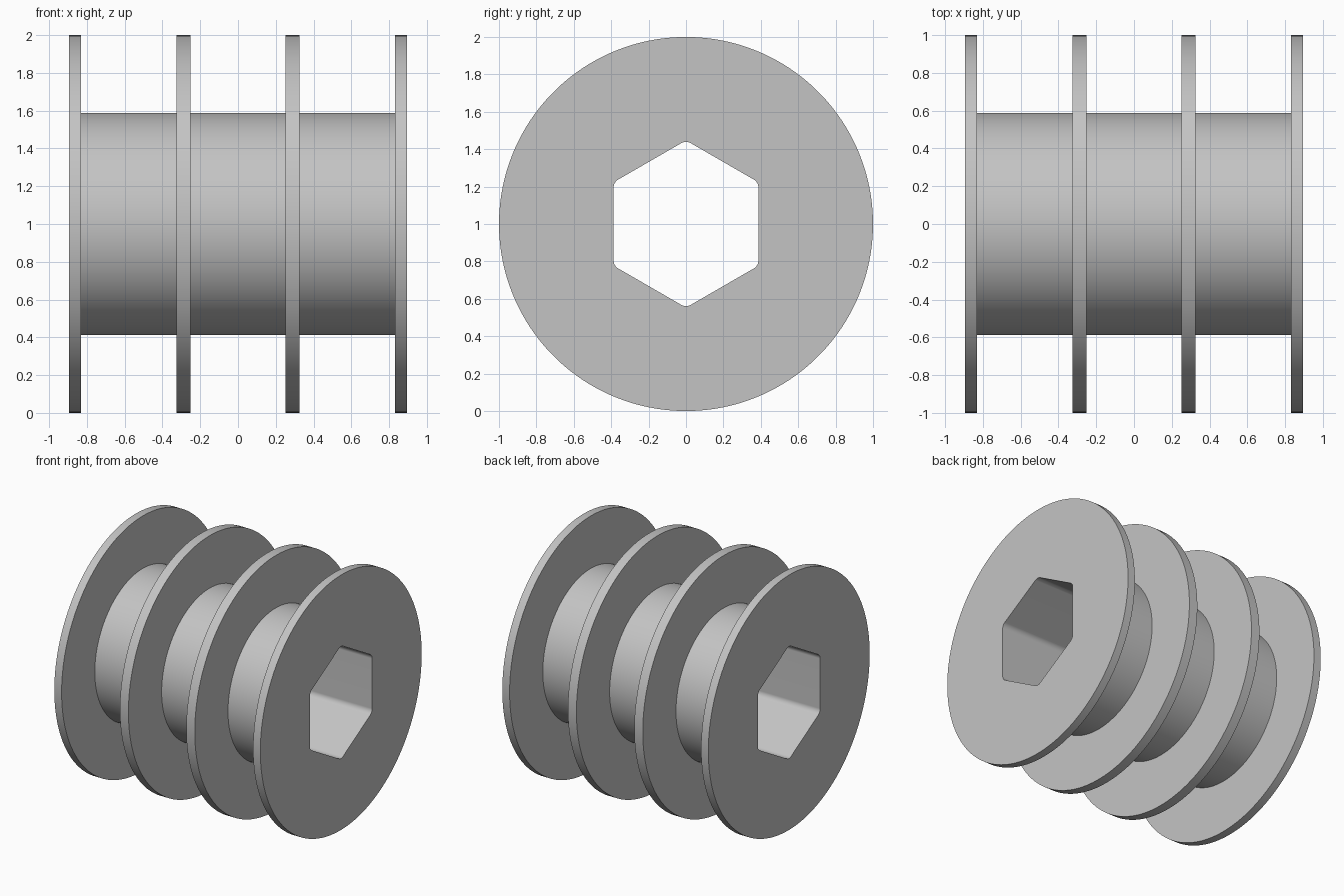
import bpy, bmesh
from math import sin, cos, pi, radians, sqrt

if "Cube" in bpy.data.objects:
    bpy.data.objects.remove(bpy.data.objects["Cube"], do_unlink=True)

PER_CORNER = 24
SEGMENTS = 6 * PER_CORNER
FLANGE_R, BARREL_R = 1.0, 0.588
HEX_FLAT, FILLET = 0.387, 0.05      # bore apothem and corner radius
HALF_LENGTH = 0.894

grey = bpy.data.materials.new("plain_grey")
grey.use_nodes = True
colour = (0.55, 0.55, 0.55, 1)
grey.diffuse_color = colour
grey.node_tree.nodes["Principled BSDF"].inputs["Base Color"].default_value = colour

bm = bmesh.new()


def circle_ring(x, radius):
    angles = [2 * pi * (i + 0.5) / SEGMENTS - pi / 6 for i in range(SEGMENTS)]
    return [bm.verts.new((x, radius * sin(a), 1 + radius * cos(a))) for a in angles]


def hex_ring(x):
    # Rounded hexagon with a corner pointing up
    ring = []
    centre_r = (HEX_FLAT - FILLET) * 2 / sqrt(3)
    for k in range(6):
        c = k * pi / 3
        for j in range(PER_CORNER):
            a = c - pi / 6 + pi / 3 * j / (PER_CORNER - 1)
            y = centre_r * sin(c) + FILLET * sin(a)
            z = centre_r * cos(c) + FILLET * cos(a)
            ring.append(bm.verts.new((x, y, 1 + z)))
    return ring


# Outer outline: four flanges on one barrel, mirrored about the middle
half = [(0.251, BARREL_R), (0.251, FLANGE_R), (0.325, FLANGE_R), (0.325, BARREL_R),
        (0.831, BARREL_R), (0.831, FLANGE_R), (HALF_LENGTH, FLANGE_R)]
outline = [(-x, r) for x, r in reversed(half)] + half
rings = [circle_ring(x, r) for x, r in outline]

# Hexagonal bore closes the section from end to end
rings += [hex_ring(HALF_LENGTH), hex_ring(-HALF_LENGTH)]
for a, b in zip(rings, rings[1:] + rings[:1]):
    for i in range(SEGMENTS):
        j = (i + 1) % SEGMENTS
        bm.faces.new((a[i], a[j], b[j], b[i]))
bmesh.ops.recalc_face_normals(bm, faces=bm.faces)

mesh = bpy.data.meshes.new("flanged_spool")
bm.to_mesh(mesh)
bm.free()
mesh.materials.append(grey)
spool = bpy.data.objects.new("flanged_spool", mesh)
bpy.context.collection.objects.link(spool)

bpy.ops.object.select_all(action="DESELECT")
spool.select_set(True)
bpy.context.view_layer.objects.active = spool
bpy.ops.object.shade_smooth_by_angle(angle=radians(30))
